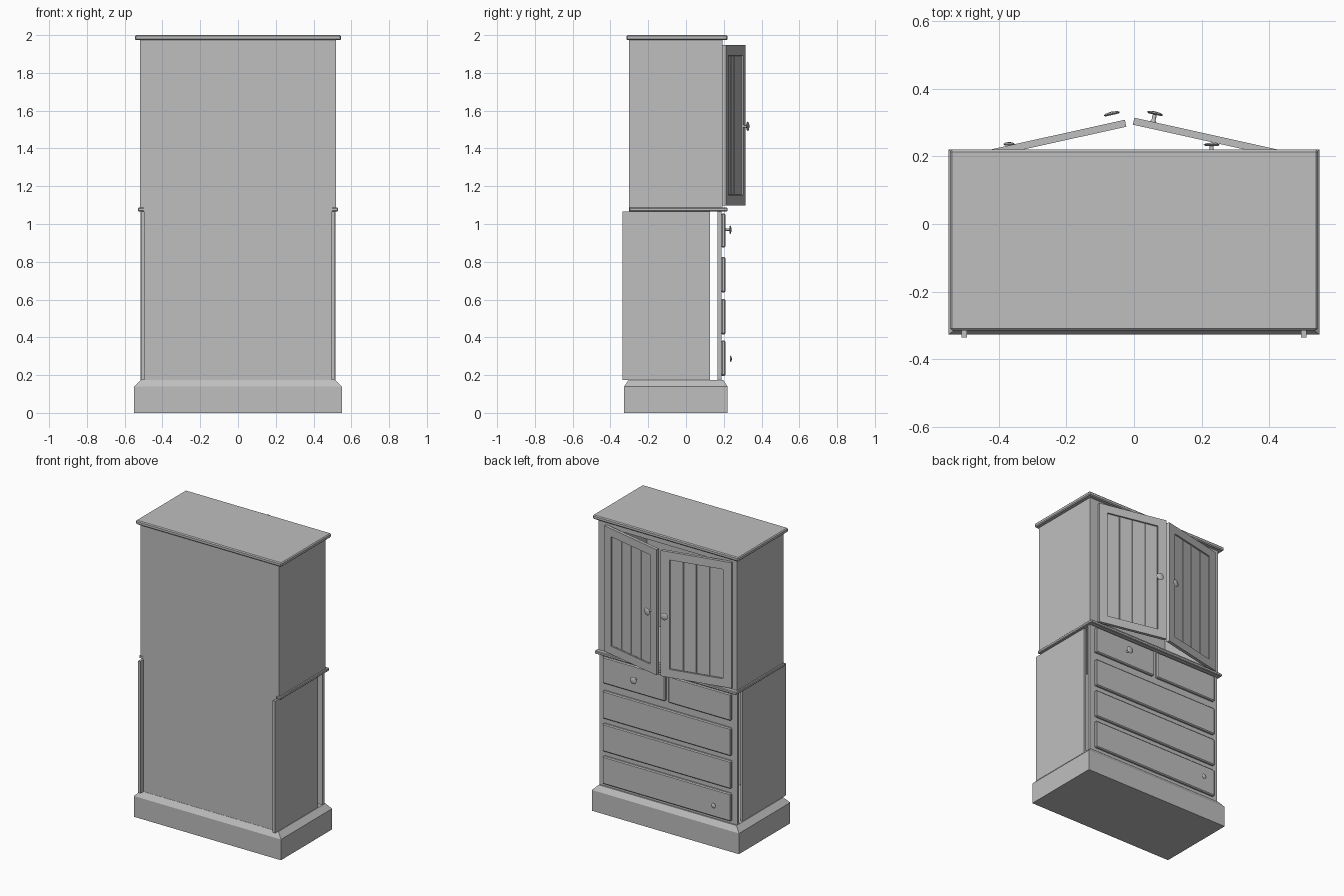
import bpy, bmesh, math
from mathutils import Matrix, Vector

cube = bpy.data.objects.get("Cube")
if cube:
    bpy.data.objects.remove(cube, do_unlink=True)

GREY = (0.52, 0.52, 0.52, 1.0)
paint = bpy.data.materials.new("grey_paint")
paint.use_nodes = True
paint.diffuse_color = GREY
paint.node_tree.nodes["Principled BSDF"].inputs["Base Color"].default_value = GREY


def finish(name, bm, place=None):
    bmesh.ops.recalc_face_normals(bm, faces=bm.faces)
    mesh = bpy.data.meshes.new(name)
    bm.to_mesh(mesh)
    bm.free()
    mesh.materials.append(paint)
    obj = bpy.data.objects.new(name, mesh)
    bpy.context.collection.objects.link(obj)
    if place:
        obj.matrix_world = place
    return obj


def box(name, xs, ys, zs, bevel=0, place=None):
    """Box between pairs of limits, optionally with chamfered edges."""
    bm = bmesh.new()
    bmesh.ops.create_cube(bm, size=1)
    for v in bm.verts:
        v.co = Vector([(a + b) / 2 + c * abs(b - a)
                       for c, (a, b) in zip(v.co, (xs, ys, zs))])
    if bevel:
        bmesh.ops.bevel(bm, geom=list(bm.edges), offset=bevel, segments=1,
                        affect='EDGES')
    return finish(name, bm, place)


def knob(name, place, radius, reach, stem=True):
    """Turned knob pointing along local +y, starting at y = 0."""
    profile = [(0, reach - 0.004), (radius * 0.8, reach - 0.004),
               (radius, reach), (radius * 0.7, reach + 0.004), (0, reach + 0.006)]
    if stem:
        profile[:1] = [(0, 0), (0.009, 0), (0.006, 0.006), (0.006, reach - 0.004)]
    bm = bmesh.new()
    verts = [bm.verts.new((r, y, 0)) for r, y in profile]
    edges = [bm.edges.new(p) for p in zip(verts, verts[1:])]
    bmesh.ops.spin(bm, geom=verts + edges, cent=(0, 0, 0), axis=(0, 1, 0),
                   angle=math.tau, steps=16)
    bmesh.ops.remove_doubles(bm, verts=bm.verts, dist=0.0001)
    obj = finish(name, bm, place)
    bpy.ops.object.select_all(action='DESELECT')
    obj.select_set(True)
    bpy.context.view_layer.objects.active = obj
    bpy.ops.object.shade_smooth_by_angle(angle=math.radians(40))


# Plinth with sloped upper edge
box("plinth", (-0.55, 0.55), (-0.327, 0.22), (0, 0.14))
bm = bmesh.new()
bmesh.ops.create_cube(bm, size=1)
for v in bm.verts:
    top = v.co.z > 0
    hx, hy = (0.515, 0.25) if top else (0.55, 0.2735)
    v.co = (math.copysign(hx, v.co.x), math.copysign(hy, v.co.y) - 0.0535,
            0.175 if top else 0.14)
finish("plinth_slope", bm)

# Lower case, waist moulding and cornice
box("lower_back", (-0.5, 0.5), (-0.302, -0.296), (0.175, 1.087))
box("lower_face", (-0.515, 0.515), (0.168, 0.188), (0.175, 1.067))
box("waist_moulding", (-0.53, 0.53), (-0.3, 0.22), (1.067, 1.087), 0.004)
box("cornice", (-0.545, 0.545), (-0.315, 0.22), (1.973, 2.0), 0.006)

# Upper case, open behind the doors
box("upper_back", (-0.518, 0.518), (-0.302, -0.296), (1.087, 1.973))
for side, s in (("left", 1), ("right", -1)):
    box("lower_side_" + side, sorted((s * 0.495, s * 0.511)), (-0.336, 0.127), (0.175, 1.067))
    box("upper_side_" + side, sorted((s * 0.5, s * 0.518)), (-0.296, 0.193), (1.087, 1.973))
    box("upper_post_" + side, sorted((s * 0.455, s * 0.5)), (0.173, 0.193), (1.087, 1.973))
box("upper_top_rail", (-0.455, 0.455), (0.173, 0.193), (1.93, 1.973))
box("upper_bottom_rail", (-0.455, 0.455), (0.173, 0.193), (1.087, 1.11))

# Drawers: two small ones over three wide ones
for i, xs in enumerate(((0.012, 0.48), (-0.48, -0.012))):
    box(f"small_drawer_{i + 1}", xs, (0.186, 0.209), (0.876, 1.056), 0.006)
for i, z in enumerate((0.196, 0.416, 0.638)):
    box(f"wide_drawer_{i + 1}", (-0.48, 0.48), (0.186, 0.209), (z, z + 0.187), 0.006)
knob("small_drawer_knob", Matrix.Translation((0.23, 0.209, 0.97)), 0.024, 0.026)
knob("wide_drawer_knob", Matrix.Translation((-0.37, 0.209, 0.286)), 0.017, 0.028, False)


# Doors: framed plank panels, standing ajar
def door(side, s, hinge, knob_at, stem):
    place = Matrix.Translation(hinge) @ Matrix.Rotation(-s * math.radians(12.5), 4, 'Z')
    width, stile, low, high, rail = 0.47, 0.058, 1.098, 1.947, 0.055

    def part(name, a, b, ys, zs, bevel=0):
        box(f"{side}_door_{name}", sorted((-s * a, -s * b)), ys, zs, bevel, place)

    thick = (-0.021, 0)
    inner = (low + rail, high - rail)
    part("hinge_stile", 0, stile, thick, (low, high))
    part("meeting_stile", width - stile, width, thick, (low, high))
    part("top_rail", stile, width - stile, thick, (inner[1], high))
    part("bottom_rail", stile, width - stile, thick, (low, inner[0]))
    part("backing", stile, width - stile, (-0.016, -0.012), inner)
    step = (width - 2 * stile) / 4
    for i in range(4):
        a = stile + i * step
        part(f"plank_{i + 1}", a + 0.001, a + step - 0.001, (-0.014, -0.008), inner, 0.002)
    knob(f"{side}_door_knob", place @ Matrix.Translation((-s * knob_at, 0, 1.517)),
         0.025, 0.026, stem)


door("left", 1, (0.46, 0.213, 0), 0.413, True)
door("right", -1, (-0.486, 0.207, 0), 0.436, False)
